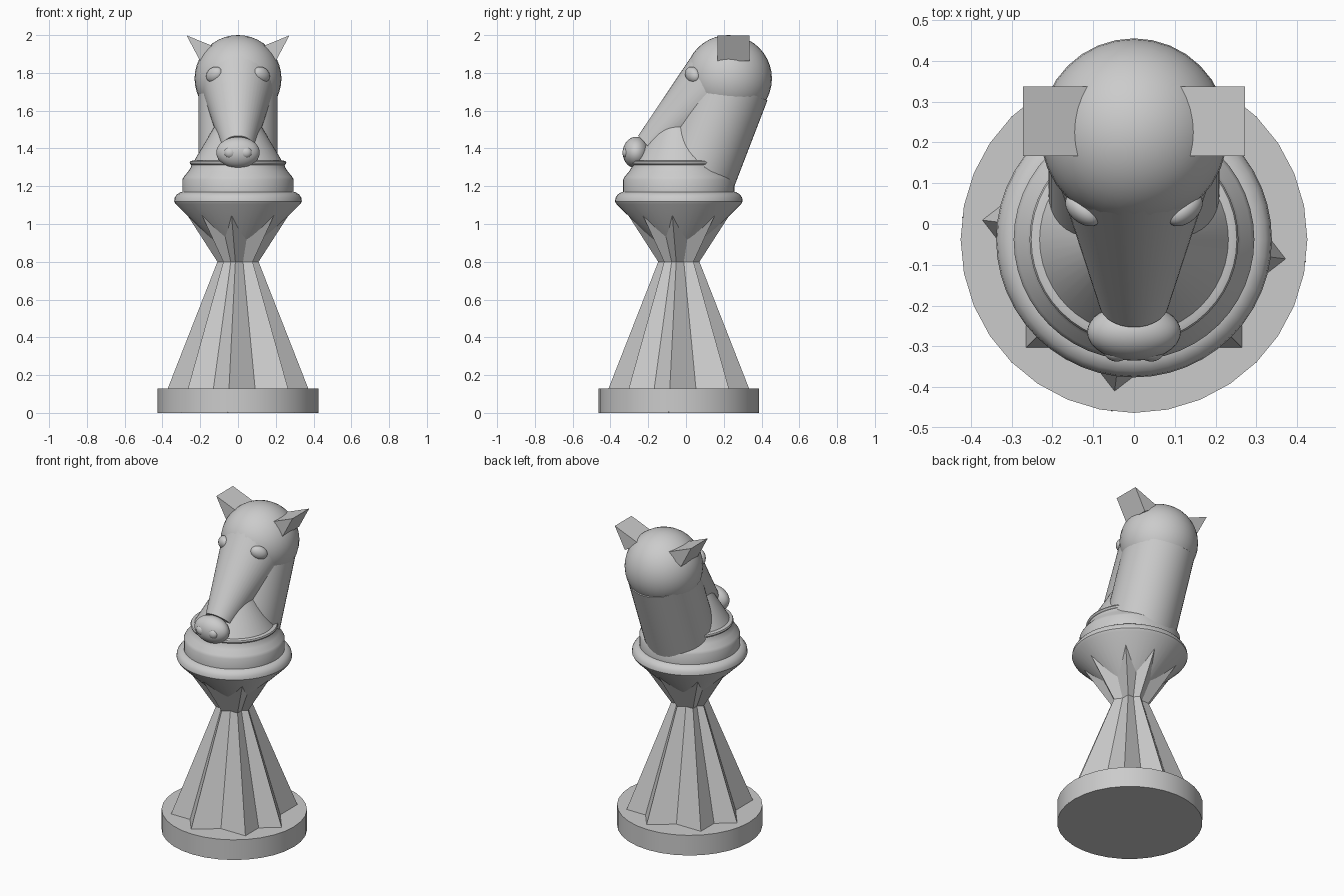
import bpy, bmesh, math
from mathutils import Vector, Matrix

cube = bpy.data.objects.get("Cube")
if cube:
    bpy.data.objects.remove(cube, do_unlink=True)

AXIS_Y = -0.038

grey = bpy.data.materials.new("stone_grey")
grey.use_nodes = True
grey.diffuse_color = (0.6, 0.6, 0.6, 1)
grey.node_tree.nodes["Principled BSDF"].inputs["Base Color"].default_value = (0.6, 0.6, 0.6, 1)


def finish(name, bm, smooth=True):
    bmesh.ops.recalc_face_normals(bm, faces=bm.faces)
    mesh = bpy.data.meshes.new(name)
    bm.to_mesh(mesh)
    bm.free()
    mesh.materials.append(grey)
    if smooth:
        mesh.shade_smooth()
        mesh.set_sharp_from_angle(angle=math.radians(30))
    obj = bpy.data.objects.new(name, mesh)
    bpy.context.collection.objects.link(obj)
    return obj


def frustum(name, a, b, r1, r2, sides=48, turn=0.0, smooth=True):
    """Tapered solid running from point a to point b."""
    a, b = Vector(a), Vector(b)
    axis = b - a
    if abs(axis.x) + abs(axis.y) < 1e-6:
        rot = Matrix.Rotation(math.radians(turn), 4, 'Z')
    else:
        rot = axis.to_track_quat('Z', 'Y').to_matrix().to_4x4()
    bm = bmesh.new()
    bmesh.ops.create_cone(bm, cap_ends=True, segments=sides, radius1=r1, radius2=r2,
                          depth=axis.length, matrix=Matrix.Translation((a + b) / 2) @ rot)
    return finish(name, bm, smooth)


def ellipsoid(name, centre, radii, rot=(0, 0, 0)):
    bm = bmesh.new()
    bmesh.ops.create_uvsphere(bm, u_segments=32, v_segments=20, radius=1)
    obj = finish(name, bm)
    obj.location, obj.scale, obj.rotation_euler = centre, radii, rot
    return obj


def lathe(name, profile, sides=48):
    """Spin a radius/height profile around the column axis."""
    bm = bmesh.new()
    verts = [bm.verts.new((r, 0, z)) for r, z in profile]
    edges = [bm.edges.new(pair) for pair in zip(verts, verts[1:])]
    bmesh.ops.spin(bm, geom=verts + edges, cent=(0, 0, 0), axis=(0, 0, 1),
                   angle=math.tau, steps=sides)
    bmesh.ops.remove_doubles(bm, verts=bm.verts, dist=1e-5)
    obj = finish(name, bm)
    obj.location.y = AXIS_Y
    return obj


def on_axis(z):
    return (0, AXIS_Y, z)


# Round foot
frustum("foot", on_axis(0), on_axis(0.13), 0.425, 0.425, sides=32)

# Star column: two turned square pyramids below the waist, two inverted above
for i, turn in enumerate((45, 82.7)):
    frustum(f"lower_star_{i}", on_axis(0), on_axis(0.8), 0.426, 0.11, 4, turn, False)
    frustum(f"upper_star_{i}", on_axis(0.8), on_axis(1.1), 0.11, 0.305, 4, turn, False)

# Flared cup, rounded rim, band and sloping shoulder
lathe("collar", [(0, 0.81), (0.04, 0.82), (0.33, 1.105), (0.338, 1.12), (0.335, 1.14),
                 (0.323, 1.157), (0.305, 1.168), (0.295, 1.17), (0.295, 1.235),
                 (0.287, 1.25), (0.262, 1.28), (0.25, 1.3), (0.245, 1.32), (0, 1.32)])

# Thin ring and chest cone
lathe("neck_ring", [(0, 1.312), (0.245, 1.312), (0.253, 1.317), (0.256, 1.324),
                    (0.252, 1.332), (0.24, 1.336), (0, 1.336)])
frustum("chest", on_axis(1.33), on_axis(1.54), 0.235, 0.11)

# Leaning neck and round head
frustum("neck", (0, 0.06, 1.275), (0, 0.235, 1.73), 0.21, 0.21)
ellipsoid("head", (0, 0.225, 1.77), (0.23, 0.23, 0.23))

# Tapered face and muzzle
frustum("face", (0, 0.18, 1.755), (0, -0.195, 1.405), 0.205, 0.085)
ellipsoid("muzzle", (0, -0.265, 1.378), (0.115, 0.07, 0.083))

# Paired features
for side, s in (("left", 1), ("right", -1)):
    ellipsoid(f"{side}_nostril", (s * 0.042, -0.312, 1.378), (0.032, 0.025, 0.03))
    ellipsoid(f"{side}_eye", (s * 0.125, 0.035, 1.79), (0.052, 0.032, 0.04),
              (0, s * math.radians(25), s * math.radians(40)))
    # Ear: triangular prism running front to back
    bm = bmesh.new()
    tri = [bm.verts.new((s * x, 0.167, z)) for x, z in
           ((0.272, 1.998), (0.2, 1.862), (0.09, 1.925))]
    cap = bm.faces.new(tri)
    grown = bmesh.ops.extrude_face_region(bm, geom=[cap])["geom"]
    bmesh.ops.translate(bm, vec=(0, 0.17, 0),
                        verts=[v for v in grown if isinstance(v, bmesh.types.BMVert)])
    if not cap.is_valid or len(bm.faces) < 5:
        bm.faces.new(tri)
    finish(f"{side}_ear", bm, smooth=False)
